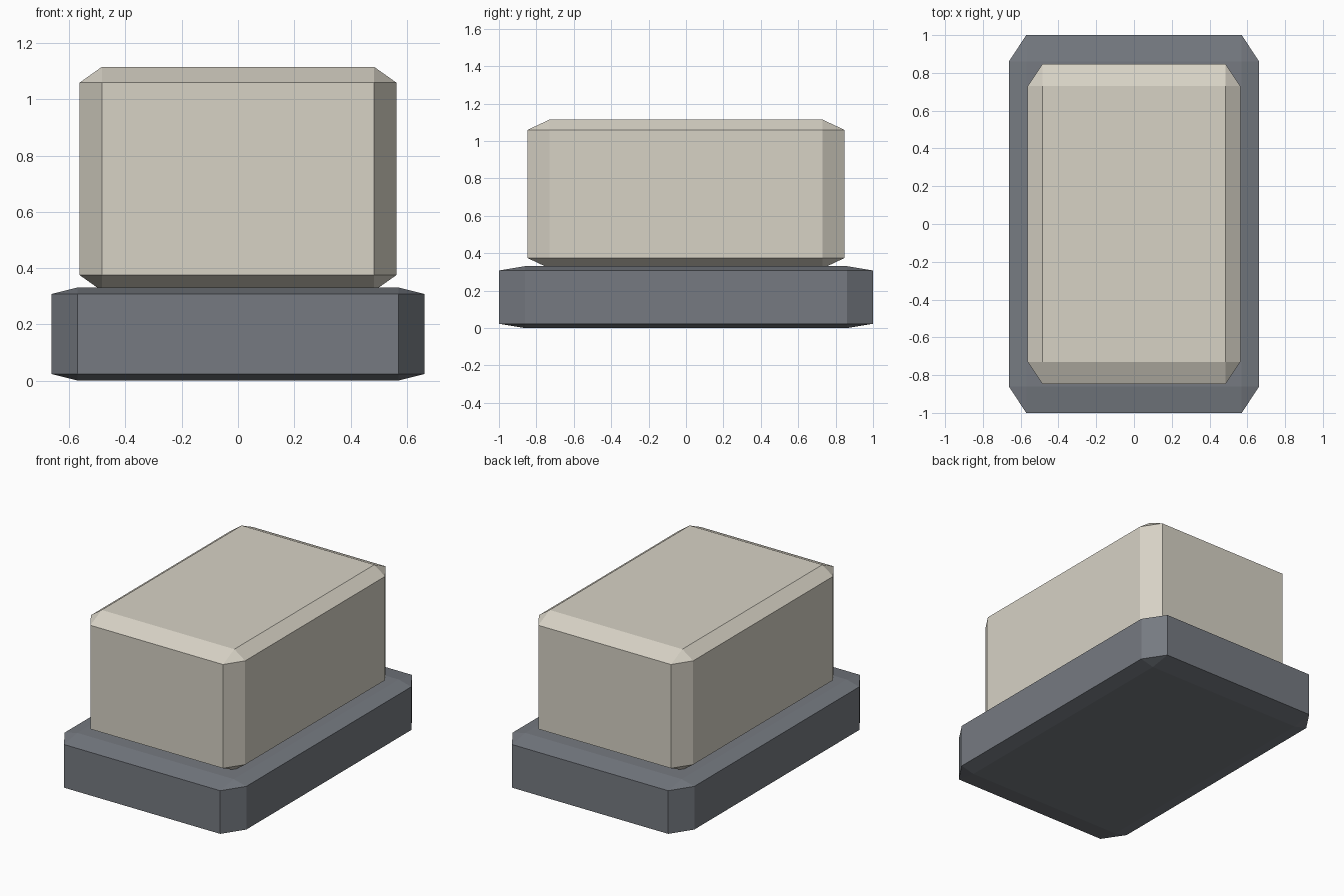
import bpy
import bmesh
from mathutils import Matrix, Vector

default_cube = bpy.data.objects.get("Cube")
if default_cube:
    bpy.data.objects.remove(default_cube, do_unlink=True)


def make_material(name, rgb):
    mat = bpy.data.materials.new(name)
    mat.use_nodes = True
    color = (*rgb, 1.0)
    mat.diffuse_color = color
    mat.node_tree.nodes["Principled BSDF"].inputs["Base Color"].default_value = color
    return mat


def chamfered_block(name, size, bottom, mat, chamfer=0.07):
    """Chamfer a unit cube, then stretch it so the chamfers stretch too."""
    bm = bmesh.new()
    bmesh.ops.create_cube(bm, size=1.0)
    bmesh.ops.bevel(bm, geom=bm.edges[:], offset=chamfer, offset_type='OFFSET',
                    segments=1, profile=0.5, affect='EDGES')
    bmesh.ops.transform(bm, matrix=Matrix.Diagonal((*size, 1.0)), verts=bm.verts)
    mesh = bpy.data.meshes.new(name)
    bm.to_mesh(mesh)
    bm.free()
    mesh.materials.append(mat)
    obj = bpy.data.objects.new(name, mesh)
    obj.location = Vector((0, 0, bottom + size[2] / 2))
    bpy.context.collection.objects.link(obj)
    return obj


slate = make_material("slate_grey", (0.18, 0.195, 0.22))
cream = make_material("warm_cream", (0.68, 0.645, 0.56))

# Wide plinth
chamfered_block("base_plinth", (1.326, 2.0, 0.331), 0.0, slate)

# Main body, sunk slightly into the plinth
chamfered_block("upper_block", (1.126, 1.696, 0.796), 0.319, cream)
